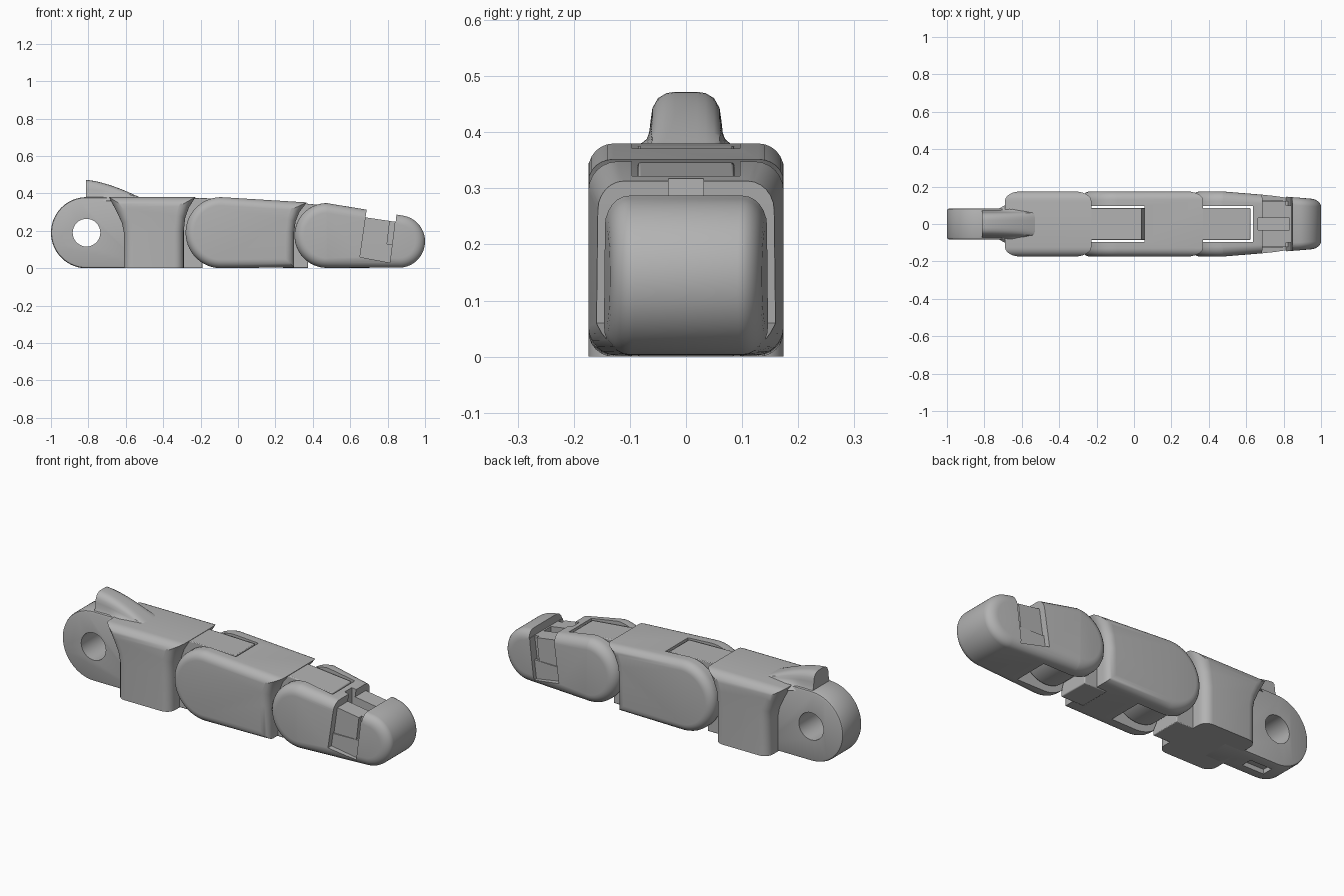
import bpy
import bmesh
from math import sin, cos, radians
from mathutils import Vector

cube = bpy.data.objects.get("Cube")
if cube:
    bpy.data.objects.remove(cube)

grey = bpy.data.materials.new("plain grey")
grey.use_nodes = True
grey.diffuse_color = (0.45, 0.45, 0.45, 1)
grey.node_tree.nodes["Principled BSDF"].inputs["Base Color"].default_value = (0.45, 0.45, 0.45, 1)


def arc(cx, cz, r, start, end, n=28):
    angles = [radians(start + (end - start) * i / n) for i in range(n + 1)]
    return [(cx + r * cos(a), cz + r * sin(a)) for a in angles]


def make_object(name, bm):
    bmesh.ops.recalc_face_normals(bm, faces=bm.faces)
    mesh = bpy.data.meshes.new(name)
    bm.to_mesh(mesh)
    bm.free()
    mesh.materials.append(grey)
    obj = bpy.data.objects.new(name, mesh)
    bpy.context.collection.objects.link(obj)
    return obj


def prism(name, profile, y0, y1, bevel=0, segments=6, flat_bottom=False, taper=None):
    """Extrude an x-z profile along y and round the rims of both sides."""
    bm = bmesh.new()
    face = bm.faces.new([bm.verts.new((x, y0, z)) for x, z in profile])
    ext = bmesh.ops.extrude_face_region(bm, geom=[face])
    moved = [v for v in ext["geom"] if isinstance(v, bmesh.types.BMVert)]
    bmesh.ops.translate(bm, vec=(0, y1 - y0, 0), verts=moved)
    bmesh.ops.recalc_face_normals(bm, faces=bm.faces)
    if bevel:
        rims = [e for e in bm.edges
                if abs(e.verts[0].co.y - e.verts[1].co.y) < 1e-5
                and not (flat_bottom and max(v.co.z for v in e.verts) < 0.001)]
        bmesh.ops.bevel(bm, geom=rims, offset=bevel, offset_type='OFFSET',
                        segments=segments, profile=0.5, affect='EDGES', clamp_overlap=False)
    if taper:
        start, slope = taper
        bmesh.ops.bisect_plane(bm, geom=bm.verts[:] + bm.edges[:] + bm.faces[:],
                               plane_co=(start, 0, 0), plane_no=(1, 0, 0))
        for v in bm.verts:
            v.co.y *= 1 - slope * max(0, v.co.x - start)
    return make_object(name, bm)


def cut(obj, profile, y0, y1):
    cutter = prism("cutter", profile, y0, y1)
    cutter.hide_render = True
    mod = obj.modifiers.new("cut", 'BOOLEAN')
    mod.operation = 'DIFFERENCE'
    mod.solver = 'EXACT'
    mod.object = cutter
    bpy.context.view_layer.objects.active = obj
    bpy.ops.object.modifier_apply(modifier=mod.name)
    bpy.data.objects.remove(cutter)


def box(x0, x1, z0, z1):
    return [(x0, z0), (x1, z0), (x1, z1), (x0, z1)]


W = 0.174       # half width of the segments
SLOT = 0.096    # half width of the hinge slots
TONGUE = 0.086  # half width of the hinge tongues

# Knuckle ring with its hole and underside slot
knuckle = prism("knuckle", arc(-0.81, 0.19, 0.19, 90, 270, 40) + [(-0.5, 0), (-0.5, 0.37), (-0.7, 0.38)],
                -0.083, 0.083, 0.012, 2)
cut(knuckle, arc(-0.81, 0.19, 0.074, 0, 348.75, 31), -0.3, 0.3)
cut(knuckle, box(-0.82, -0.69, -0.1, 0.025), -0.03, 0.03)

# Base segment with flared sockets at both ends
base = prism("base_segment",
             [(-0.61, 0), (-0.61, 0.19), (-0.62, 0.24), (-0.645, 0.295), (-0.69, 0.38),
              (-0.228, 0.38), (-0.262, 0.325), (-0.282, 0.27), (-0.29, 0.2), (-0.29, 0)],
             -W, W, 0.05, flat_bottom=True)

# Middle segment, forked around the first hinge
middle = prism("middle_segment",
               arc(-0.09, 0.19, 0.19, 90, 270, 36)
               + [(0.3, 0.005), (0.3, 0.19), (0.308, 0.25), (0.328, 0.3), (0.368, 0.352)],
               -W, W, 0.045)
cut(middle, box(-0.4, 0.055, -0.1, 0.6), -SLOT, SLOT)

# Fingertip segment, forked around the second hinge and tapered
tip = prism("tip_segment",
            arc(0.475, 0.175, 0.173, 90, 270, 36) + arc(0.86, 0.143, 0.14, -90, 82, 30),
            -W, W, 0.052, taper=(0.475, 0.47))
cut(tip, box(0.2, 0.635, -0.1, 0.6), -SLOT, SLOT)

# Waist behind the fingertip: top notch, side recesses, gaps and centre groove
cut(tip, [(0.682, 0.272), (0.843, 0.248), (0.855, 0.36), (0.694, 0.36)], -0.3, 0.3)
for side in (-1, 1):
    cut(tip, [(0.652, 0.06), (0.812, 0.03), (0.85, 0.34), (0.692, 0.34)], side * 0.122, side * 0.3)
    cut(tip, [(0.797, 0.13), (0.824, 0.125), (0.85, 0.34), (0.822, 0.34)], side * 0.1, side * 0.3)
    # Sloped filler in the lower half of each recess
    filler = prism("waist_filler", [(0.645, 0.055), (0.815, 0.025), (0.828, 0.13), (0.658, 0.13)],
                   side * 0.11, side * 0.13)
    for v in filler.data.vertices:
        if abs(v.co.y) > 0.12 and v.co.x > 0.7:
            v.co.y = side * 0.123
cut(tip, box(0.662, 0.832, 0.2, 0.5), -0.031, 0.031)


def hinge_tongue(name, cx, cz, root, end, top_root, top_end):
    """Flat strap over a rounded hinge lug."""
    lug = arc(cx, cz, cz - 0.03, 220, 360, 20)
    profile = ([(root, 0), (cx - 0.1, 0), (cx - 0.1, 0.03)] + lug
               + [(end, top_end - 0.05), (end, top_end), (root, top_root)])
    bm_obj = prism(name, profile, -TONGUE, TONGUE)
    bev = bm_obj.modifiers.new("soft edges", 'BEVEL')
    bev.width = 0.007
    bev.segments = 2
    bev.limit_method = 'ANGLE'
    bev.angle_limit = radians(50)


hinge_tongue("middle_hinge_tongue", -0.09, 0.19, -0.36, 0.042, 0.379, 0.369)
hinge_tongue("tip_hinge_tongue", 0.475, 0.175, 0.24, 0.622, 0.358, 0.32)

# Curved ridge rising from the base over the knuckle
bm = bmesh.new()
rings = []
steps = 16
for i in range(steps + 1):
    t = i / steps
    x = -0.812 + 0.29 * t
    top = 0.377 + 0.095 * (1 - t ** 1.5)
    flare = 0.018 + 0.04 * min(1, max(0, (t - 0.3) / 0.25))
    h = top - 0.36
    half = [(0.063 + flare, 0), (0.063 + flare * 0.5, 0.17), (0.063 + flare * 0.15, 0.34),
            (0.063, 0.55), (0.06, 0.74), (0.05, 0.9), (0.035, 0.98), (0.02, 1)]
    section = half + [(-y, z) for y, z in reversed(half)]
    rings.append([bm.verts.new((x, y, 0.36 + h * z)) for y, z in section])
for a, b in zip(rings, rings[1:]):
    for j in range(len(a)):
        k = (j + 1) % len(a)
        bm.faces.new((a[j], a[k], b[k], b[j]))
bm.faces.new(rings[0])
bm.faces.new(rings[-1])
make_object("knuckle_ridge", bm)

# Smooth shading with crisp edges
bpy.ops.object.select_all(action='DESELECT')
for obj in bpy.context.scene.objects:
    if obj.type == 'MESH':
        obj.select_set(True)
        bpy.context.view_layer.objects.active = obj
bpy.ops.object.shade_smooth_by_angle(angle=radians(35))
